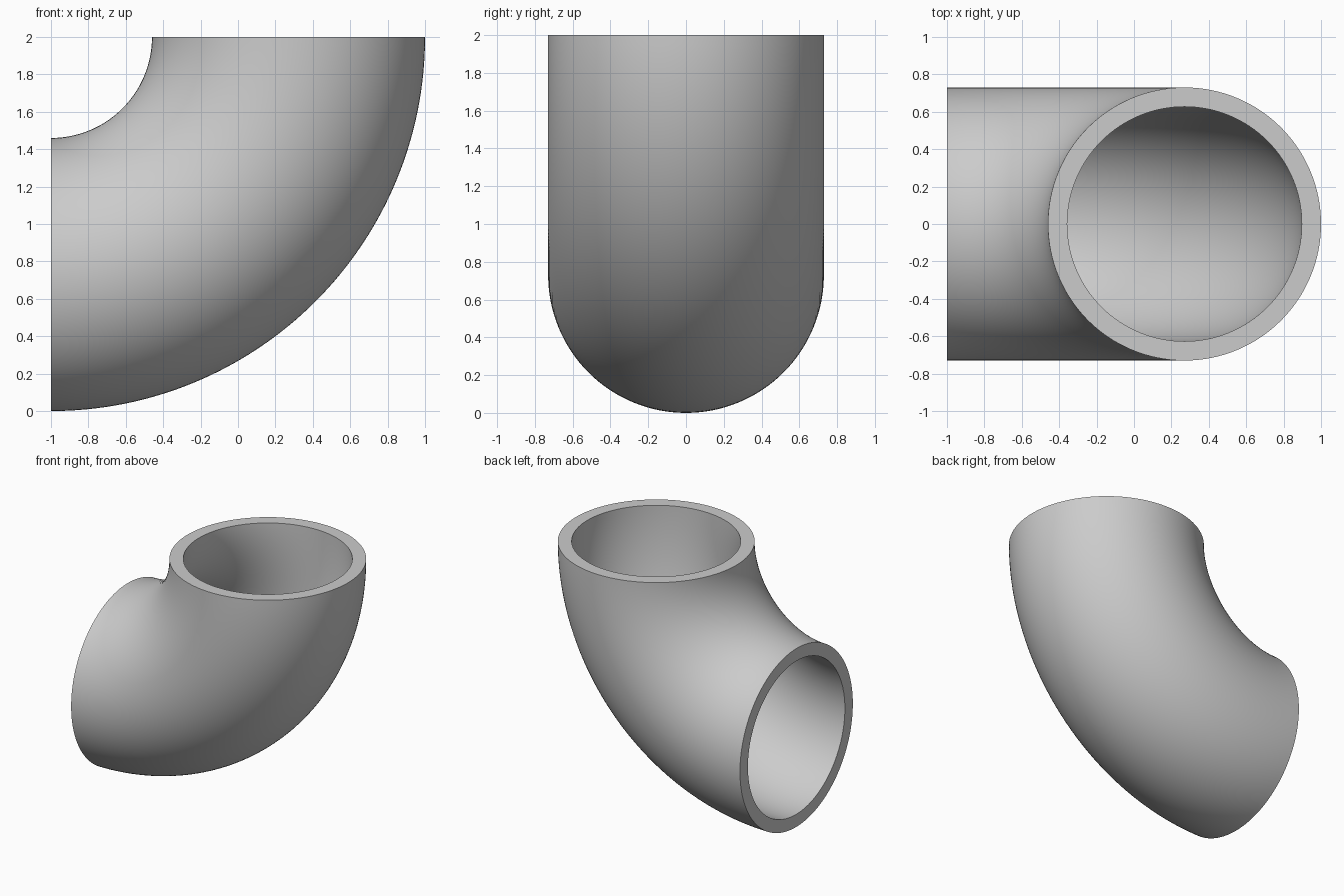
import bpy, bmesh
from math import radians, sin, cos, pi

cube = bpy.data.objects.get("Cube")
if cube:
    bpy.data.objects.remove(cube, do_unlink=True)

BEND_RADIUS = 1.27
OUTER, INNER = 0.73, 0.627
SIDES, STEPS = 128, 64

mat = bpy.data.materials.new("plain grey")
mat.use_nodes = True
grey = (0.6, 0.6, 0.6, 1)
mat.diffuse_color = grey
mat.node_tree.nodes["Principled BSDF"].inputs["Base Color"].default_value = grey

bm = bmesh.new()


def add_ring(radius, bend):
    """Circle of vertices across the tube at an angle around the bend."""
    ring = []
    for i in range(SIDES):
        a = 2 * pi * i / SIDES
        reach = BEND_RADIUS + radius * cos(a)
        ring.append(bm.verts.new((reach * cos(bend) - 1, radius * sin(a), 2 - reach * sin(bend))))
    return ring


# Outer wall from the top mouth to the side mouth, then the bore back again
bends = [pi / 2 * s / STEPS for s in range(STEPS + 1)]
rings = [add_ring(OUTER, b) for b in bends] + [add_ring(INNER, b) for b in reversed(bends)]

# Joining each ring to the next, and last to first, also makes the two flat rims
for k, ring in enumerate(rings):
    prev = rings[k - 1]
    for i in range(SIDES):
        bm.faces.new((prev[i - 1], prev[i], ring[i], ring[i - 1]))
bmesh.ops.recalc_face_normals(bm, faces=bm.faces)

mesh = bpy.data.meshes.new("pipe_elbow")
bm.to_mesh(mesh)
bm.free()
mesh.materials.append(mat)
elbow = bpy.data.objects.new("pipe_elbow", mesh)
bpy.context.collection.objects.link(elbow)

# Smooth the tube, keep the rims sharp
bpy.ops.object.select_all(action='DESELECT')
elbow.select_set(True)
bpy.context.view_layer.objects.active = elbow
bpy.ops.object.shade_smooth_by_angle(angle=radians(30))
